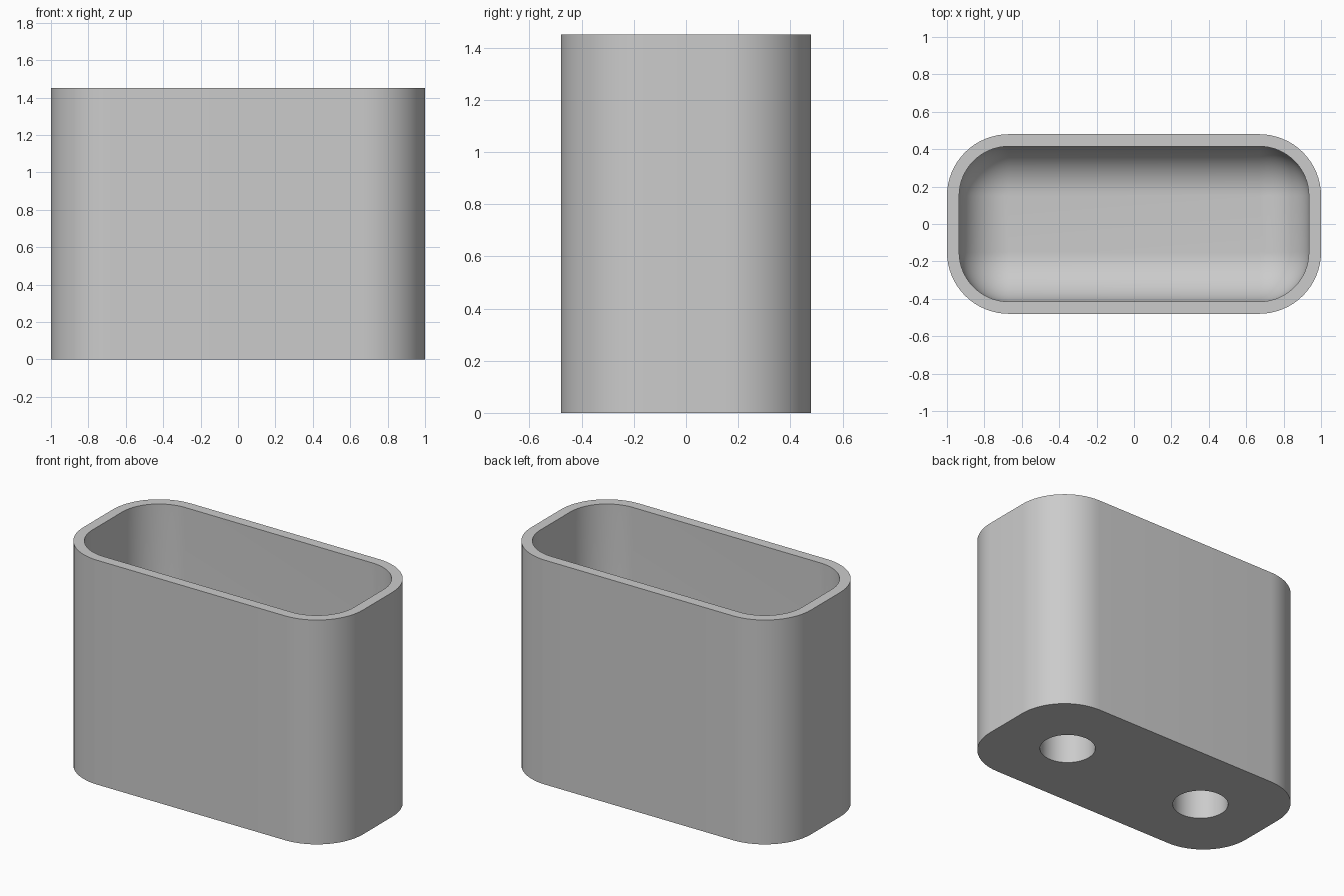
import bpy, bmesh, math
from mathutils import Vector

default = bpy.data.objects.get("Cube")
if default:
    bpy.data.objects.remove(default, do_unlink=True)

HALF_X, HALF_Y, HEIGHT = 1.0, 0.48, 1.45
CORNER, WALL, FLOOR = 0.33, 0.065, 0.3
HOLE_X, HOLE_R, HOLE_DEPTH = 0.52, 0.166, 0.22
STEPS = 16

grey = bpy.data.materials.new("matte_grey")
grey.use_nodes = True
colour = (0.6, 0.6, 0.6, 1)
grey.diffuse_color = colour
grey.node_tree.nodes["Principled BSDF"].inputs["Base Color"].default_value = colour

bm = bmesh.new()


def rounded_ring(inset, z):
    """Rounded rectangle of vertices, offset inwards from the outer wall."""
    ring = []
    r = CORNER - inset
    for corner, (sx, sy) in enumerate([(1, 1), (-1, 1), (-1, -1), (1, -1)]):
        for i in range(STEPS + 1):
            a = (corner + i / STEPS) * math.pi / 2
            ring.append(bm.verts.new((sx * (HALF_X - CORNER) + r * math.cos(a),
                                      sy * (HALF_Y - CORNER) + r * math.sin(a), z)))
    return ring


def circle_ring(x, z):
    return [bm.verts.new((x + HOLE_R * math.cos(a), HOLE_R * math.sin(a), z))
            for a in (i * math.tau / 48 for i in range(48))]


def bridge(lower, upper):
    n = len(lower)
    for i in range(n):
        j = (i + 1) % n
        bm.faces.new((lower[i], lower[j], upper[j], upper[i]))


# Outer wall, rim, inner wall and the rounded transition into the floor
rings = [rounded_ring(0, 0), rounded_ring(0, HEIGHT), rounded_ring(WALL, HEIGHT)]
fillet = CORNER - WALL
for i in range(STEPS + 1):
    a = i / STEPS * math.pi / 2
    inset = min(WALL + fillet * (1 - math.cos(a)), CORNER)
    rings.append(rounded_ring(inset, FLOOR + fillet * (1 - math.sin(a))))
for lower, upper in zip(rings, rings[1:]):
    bridge(lower, upper)
bm.faces.new(rings[-1])

# Two blind round sockets in the underside
outlines = [rings[0]]
for x in (-HOLE_X, HOLE_X):
    mouth, end = circle_ring(x, 0), circle_ring(x, HOLE_DEPTH)
    bridge(mouth, end)
    bm.faces.new(end)
    outlines.append(mouth)

# Underside filled around the sockets
edges = [bm.edges.get((ring[i - 1], ring[i])) for ring in outlines for i in range(len(ring))]
bmesh.ops.triangle_fill(bm, edges=edges, use_beauty=True, normal=Vector((0, 0, -1)))

bmesh.ops.remove_doubles(bm, verts=bm.verts, dist=0.0005)
bmesh.ops.recalc_face_normals(bm, faces=bm.faces)

mesh = bpy.data.meshes.new("holder_body")
bm.to_mesh(mesh)
bm.free()
mesh.materials.append(grey)
body = bpy.data.objects.new("holder_body", mesh)
bpy.context.collection.objects.link(body)

bpy.ops.object.select_all(action="DESELECT")
body.select_set(True)
bpy.context.view_layer.objects.active = body
bpy.ops.object.shade_smooth_by_angle(angle=math.radians(30))
